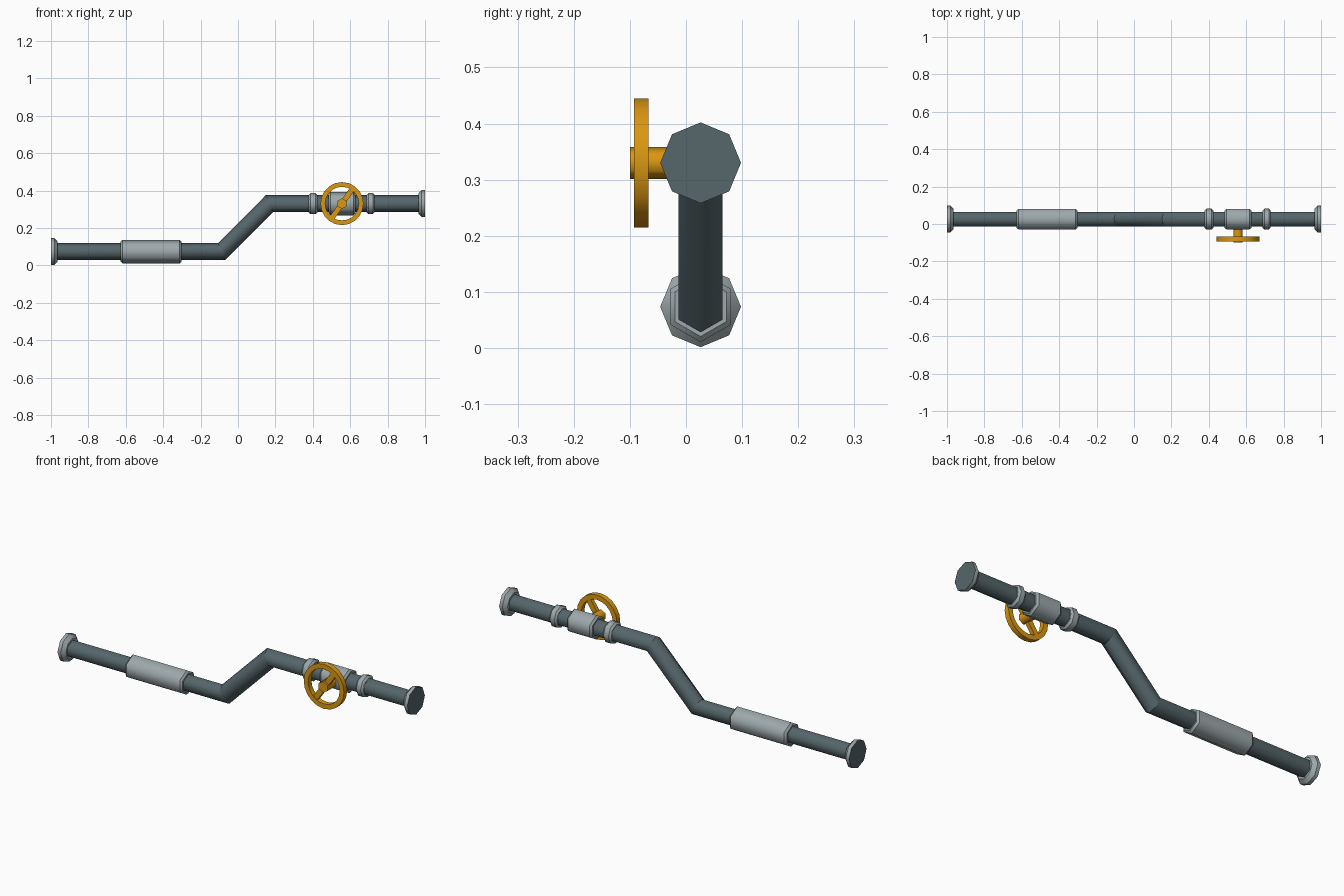
import bpy, bmesh, math
from mathutils import Vector

if "Cube" in bpy.data.objects:
    bpy.data.objects.remove(bpy.data.objects["Cube"])

PIPE_Y, LOW_Z, HIGH_Z = 0.026, 0.0735, 0.33
VALVE_X = 0.556


def material(name, rgb):
    m = bpy.data.materials.new(name)
    m.diffuse_color = (*rgb, 1)
    m.use_nodes = True
    m.node_tree.nodes["Principled BSDF"].inputs["Base Color"].default_value = m.diffuse_color
    return m


SLATE = material("slate pipe", (0.092, 0.133, 0.147))
GREY = material("light grey metal", (0.34, 0.395, 0.41))
AMBER = material("amber valve paint", (0.70, 0.31, 0.006))


def loft(name, rings, mats, caps=True, closed=False, cap_mats=(0, 0)):
    """Skin a list of point rings; edges around a ring stay sharp, edges along it smooth."""
    bm = bmesh.new()
    loops = [[bm.verts.new(p) for p in ring] for ring in rings]
    n = len(loops[0])
    pairs = list(zip(loops, loops[1:]))
    if closed:
        pairs.append((loops[-1], loops[0]))
    for a, b in pairs:
        for i in range(n):
            j = (i + 1) % n
            bm.faces.new((a[i], a[j], b[j], b[i])).smooth = True
    if caps and not closed:
        bm.faces.new(loops[0][::-1]).material_index = cap_mats[0]
        bm.faces.new(loops[-1]).material_index = cap_mats[1]
    for lp in loops:
        for i in range(n):
            e = bm.edges.get((lp[i], lp[(i + 1) % n]))
            if e:
                e.smooth = False
    bmesh.ops.recalc_face_normals(bm, faces=bm.faces)
    me = bpy.data.meshes.new(name)
    bm.to_mesh(me)
    bm.free()
    for m in mats:
        me.materials.append(m)
    ob = bpy.data.objects.new(name, me)
    bpy.context.collection.objects.link(ob)
    return ob


def pipe_rings(path, n):
    """Mitred rings along (x, z, radius) points in the pipe plane, one corner up."""
    pts = [Vector((x, z)) for x, z, r in path]
    rings = []
    for k, (x, z, r) in enumerate(path):
        d1 = (pts[k] - pts[max(k - 1, 0)]) if k else pts[1] - pts[0]
        d2 = (pts[k + 1] - pts[k]) if k < len(pts) - 1 else d1
        d1, d2 = d1.normalized(), d2.normalized()
        t = (d1 + d2).normalized()
        up = Vector((-t.y, t.x)) / t.dot(d1)
        ring = []
        for i in range(n):
            a = math.tau * i / n
            o = up * (r * math.cos(a))
            ring.append((x + o.x, PIPE_Y + r * math.sin(a), z + o.y))
        rings.append(ring)
    return rings


def wheel_ring(y, r, n):
    """A ring around the valve stem axis."""
    return [(VALVE_X + r * math.sin(math.tau * i / n), y,
             HIGH_Z + r * math.cos(math.tau * i / n)) for i in range(n)]


def sleeve(name, x0, x1, z, r, n, c=0.01):
    """Collar with chamfered ends."""
    path = [(x0, z, r - c), (x0 + c, z, r), (x1 - c, z, r), (x1, z, r - c)]
    loft(name, pipe_rings(path, n), [GREY])


# bent pipe
loft("bent_pipe", pipe_rings([(-0.985, LOW_Z, 0.0455), (-0.088, LOW_Z, 0.0455),
                              (0.168, HIGH_Z, 0.0455), (0.985, HIGH_Z, 0.0455)], 6), [SLATE])

# end flanges: grey rim with slate outer face
for side, z in ((-1, LOW_Z), (1, HIGH_Z)):
    path = [(side, z, 0.072), (side * 0.982, z, 0.072), (side * 0.964, z, 0.054)]
    if side < 0:
        loft("left_flange", pipe_rings(path, 8), [GREY, SLATE], cap_mats=(1, 0))
    else:
        loft("right_flange", pipe_rings(path[::-1], 8), [GREY, SLATE], cap_mats=(0, 1))

# sleeve, valve body and the two collars beside it
sleeve("lower_sleeve", -0.628, -0.302, LOW_Z, 0.063, 6)
sleeve("valve_body", 0.484, 0.628, HIGH_Z, 0.063, 6)
sleeve("valve_collar_left", 0.377, 0.425, HIGH_Z, 0.056, 8)
sleeve("valve_collar_right", 0.687, 0.731, HIGH_Z, 0.056, 8)

# valve stem
loft("valve_stem", [wheel_ring(y, 0.0285, 6) for y in (-0.1, 0.0)], [AMBER])

# hand wheel rim with rectangular section
Y0, Y1, RO, RI = -0.093, -0.067, 0.115, 0.09
loft("wheel_rim", [wheel_ring(y, r, 20) for y, r in ((Y0, RO), (Y1, RO), (Y1, RI), (Y0, RI))],
     [AMBER], closed=True)

# single diagonal spoke bar
ang = math.radians(55)
d = Vector((math.cos(ang), 0, math.sin(ang)))
s = Vector((-d.z, 0, d.x)) * 0.014
ends = []
for t in (-0.1, 0.1):
    c = Vector((VALVE_X, 0, HIGH_Z)) + d * t
    ends.append([c + s * k + Vector((0, y, 0))
                 for k, y in ((-1, -0.09), (1, -0.09), (1, -0.07), (-1, -0.07))])
spoke = loft("wheel_spoke", ends, [AMBER])
for p in spoke.data.polygons:
    p.use_smooth = False
